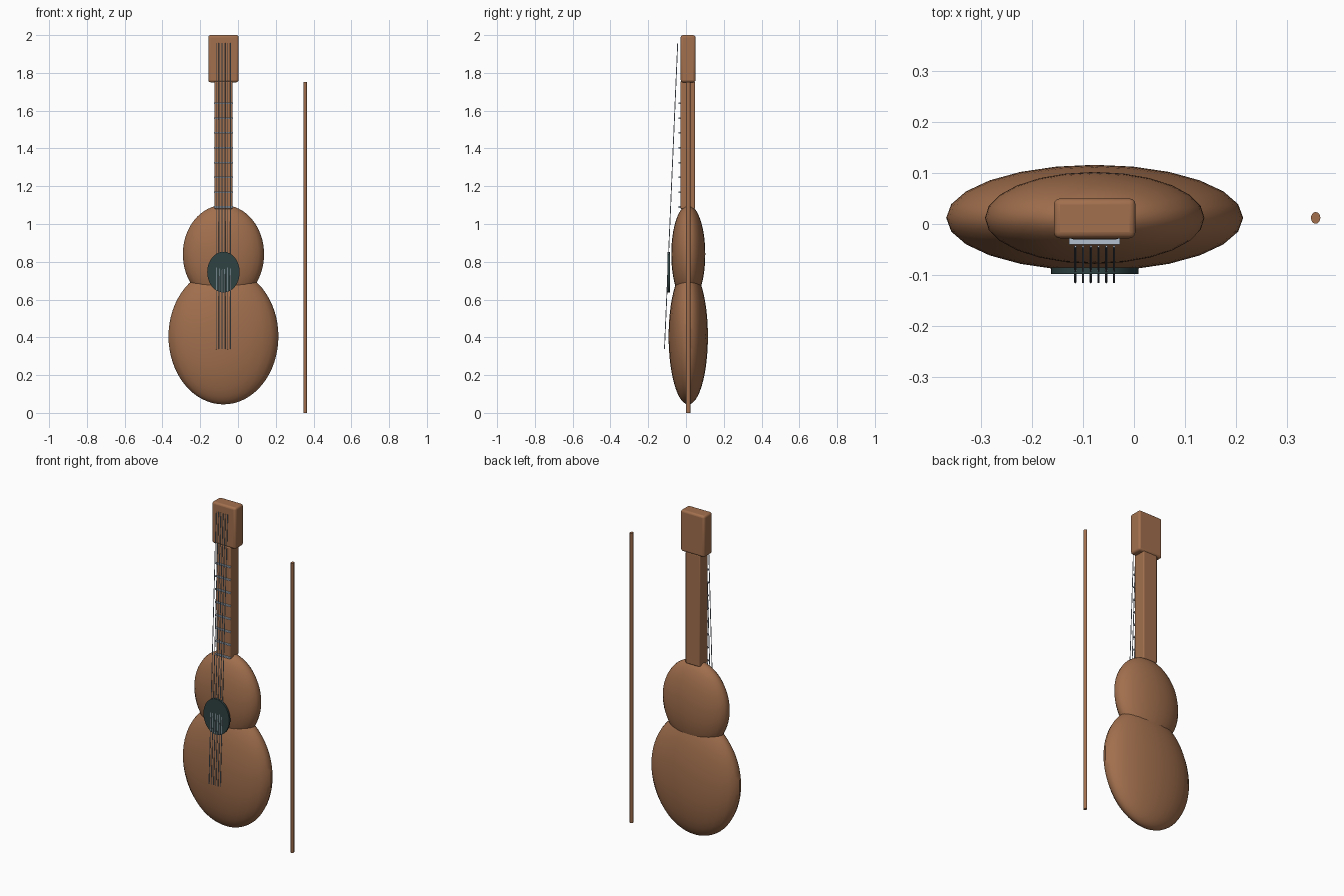
import bpy
import math
from mathutils import Vector

if "Cube" in bpy.data.objects:
    bpy.data.objects.remove(bpy.data.objects["Cube"])

CX, CY = -0.077, 0.012  # instrument centre line


def material(name, rgb):
    m = bpy.data.materials.new(name)
    m.diffuse_color = (*rgb, 1)
    m.use_nodes = True
    m.node_tree.nodes["Principled BSDF"].inputs["Base Color"].default_value = m.diffuse_color
    return m


WOOD = material("brown wood", (0.36, 0.16, 0.075))
DARK = material("dark slate", (0.028, 0.055, 0.055))
STEEL = material("pale steel", (0.45, 0.53, 0.62))


def finish(name, mat, size=(1, 1, 1), smooth=True):
    ob = bpy.context.object
    ob.name = name
    ob.scale = size
    bpy.ops.object.transform_apply(location=False, rotation=False, scale=True)
    ob.data.materials.append(mat)
    if smooth:
        bpy.ops.object.shade_smooth_by_angle(angle=math.radians(40))
    return ob


def ellipsoid(name, loc, radii, mat):
    bpy.ops.mesh.primitive_uv_sphere_add(segments=24, ring_count=32, radius=1, location=loc)
    return finish(name, mat, radii)


def block(name, lo, hi, mat, bevel=0.0):
    lo, hi = Vector(lo), Vector(hi)
    bpy.ops.mesh.primitive_cube_add(size=1, location=(lo + hi) / 2)
    ob = finish(name, mat, hi - lo, smooth=False)
    if bevel:
        mod = ob.modifiers.new("rounded edges", 'BEVEL')
        mod.width = bevel
        mod.segments = 3
        bpy.ops.object.shade_smooth_by_angle(angle=math.radians(40))
    return ob


def rod(name, a, b, radius, mat, sides=8):
    a, b = Vector(a), Vector(b)
    d = b - a
    bpy.ops.mesh.primitive_cylinder_add(vertices=sides, radius=radius, depth=d.length,
                                        location=(a + b) / 2,
                                        rotation=d.to_track_quat('Z', 'Y').to_euler())
    return finish(name, mat)


# Body: two overlapping bouts
ellipsoid("lower_bout", (CX, CY, 0.405), (0.291, 0.104, 0.36), WOOD)
ellipsoid("upper_bout", (CX, CY, 0.84), (0.215, 0.09, 0.26), WOOD)

# Sound hole disc
bpy.ops.mesh.primitive_cylinder_add(vertices=32, radius=1, depth=1,
                                    location=(CX, -0.0915, 0.745),
                                    rotation=(math.pi / 2, 0, 0))
finish("sound_hole", DARK, (0.086, 0.108, 0.012))

# Neck and head
block("neck", (CX - 0.048, -0.03, 1.08), (CX + 0.048, 0.048, 1.755), WOOD, 0.006)
block("headstock", (CX - 0.08, -0.028, 1.75), (CX + 0.08, 0.05, 2.0), WOOD, 0.012)

# Frets
for i in range(8):
    z = 1.09 + i * 0.0785
    block(f"fret_{i + 1}", (CX - 0.05, -0.04, z - 0.004), (CX + 0.05, -0.028, z + 0.004), STEEL)

# Strings, slanting forward towards the bottom
for i in range(6):
    x = CX + (i - 2.5) * 0.0152
    rod(f"string_{i + 1}", (x, -0.114, 0.337), (x, -0.044, 1.957), 0.0022, STEEL)

# Separate slim wooden stick beside the instrument
bpy.ops.mesh.primitive_cylinder_add(vertices=16, radius=1, depth=1.753, location=(0.356, CY, 0.8765))
finish("bow_stick", WOOD, (0.0092, 0.0115, 1))
